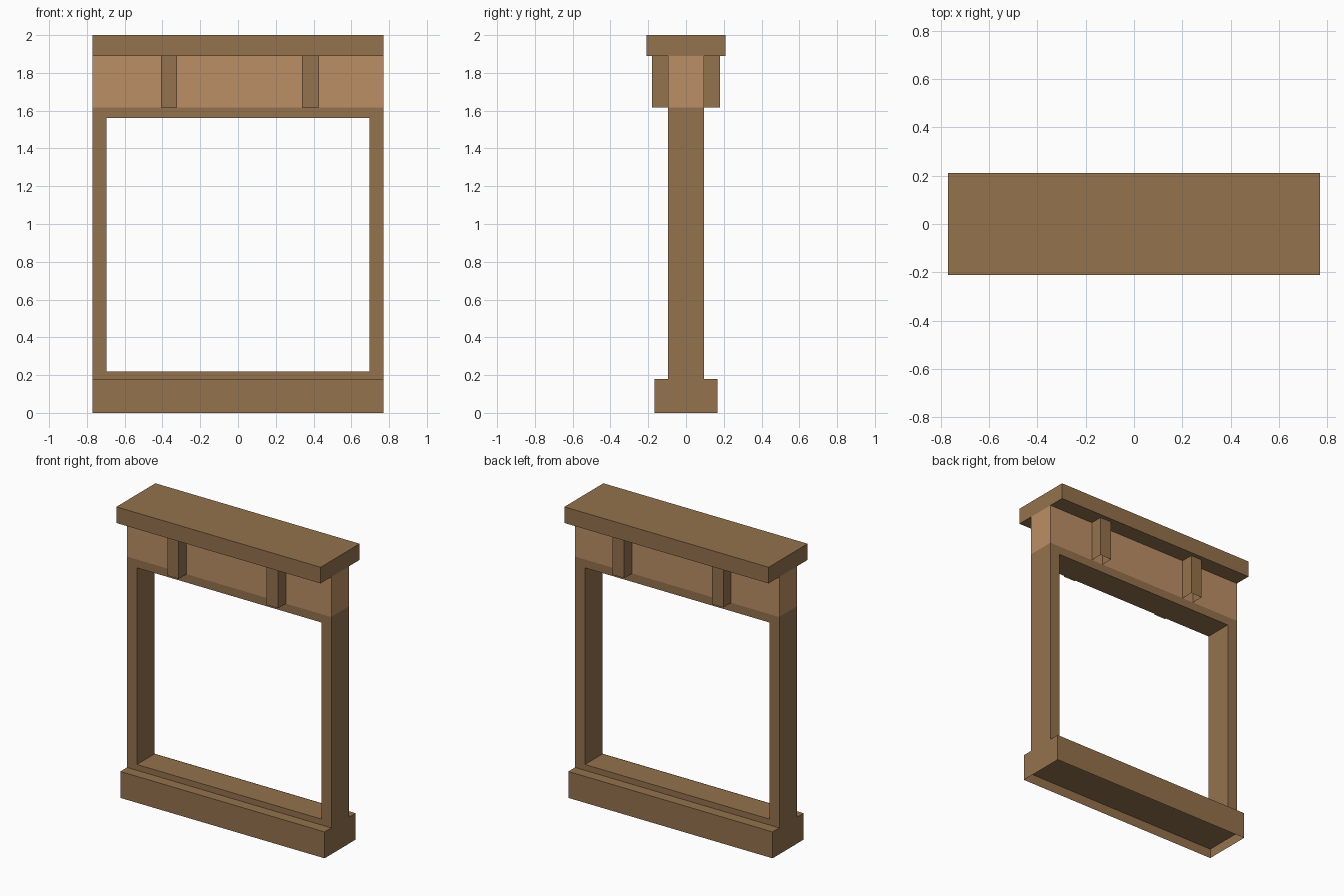
import bpy, bmesh
from mathutils import Vector

if "Cube" in bpy.data.objects:
    bpy.data.objects.remove(bpy.data.objects["Cube"])


def material(name, color):
    m = bpy.data.materials.new(name)
    m.diffuse_color = (*color, 1.0)
    m.use_nodes = True
    m.node_tree.nodes["Principled BSDF"].inputs["Base Color"].default_value = m.diffuse_color
    return m


WOOD = material("brown wood", (0.296, 0.168, 0.074))
PANEL = material("light tan panel", (0.503, 0.275, 0.130))


def finish(name, bm, mat):
    me = bpy.data.meshes.new(name)
    bm.to_mesh(me)
    bm.free()
    me.materials.append(mat)
    ob = bpy.data.objects.new(name, me)
    bpy.context.collection.objects.link(ob)
    return ob


def box(name, lo, hi, mat, open_dirs=()):
    """Box from corner to corner; faces pointing along open_dirs are left out."""
    lo, hi = Vector(lo), Vector(hi)
    bm = bmesh.new()
    bmesh.ops.create_cube(bm, size=1)
    for v in bm.verts:
        v.co = Vector((v.co[i] * (hi[i] - lo[i]) + (lo[i] + hi[i]) / 2 for i in range(3)))
    bm.normal_update()
    gone = [f for f in bm.faces if any(f.normal.dot(Vector(d)) > 0.9 for d in open_dirs)]
    bmesh.ops.delete(bm, geom=gone, context='FACES')
    return finish(name, bm, mat)


W = 0.77          # half width
D = 0.095         # half depth of the wall
Z_BASE, Z_FRAME, Z_PANEL, Z_TOP = 0.18, 1.617, 1.89, 2.0

# Base plinth with a shallow recess underneath
base = box("base", (-W, -0.167, 0), (W, 0.167, Z_BASE), WOOD, [(0, 0, -1)])
bm = bmesh.new()
bm.from_mesh(base.data)
z = 0.065
bm.faces.new([bm.verts.new(p) for p in
              ((-W, -0.167, z), (-W, 0.167, z), (W, 0.167, z), (W, -0.167, z))])
bm.to_mesh(base.data)
bm.free()

# Window frame: a ring profile extruded through the wall
outer = [(-W, Z_BASE), (W, Z_BASE), (W, Z_FRAME), (-W, Z_FRAME)]
inner = [(-0.695, 0.22), (0.695, 0.22), (0.695, 1.56), (-0.695, 1.56)]
bm = bmesh.new()
o, n = ([bm.verts.new((x, -D, zz)) for x, zz in ring] for ring in (outer, inner))
faces = [bm.faces.new((o[i], o[(i + 1) % 4], n[(i + 1) % 4], n[i])) for i in range(4)]
ext = bmesh.ops.extrude_face_region(bm, geom=faces, use_keep_orig=True)
for v in ext["geom"]:
    if isinstance(v, bmesh.types.BMVert):
        v.co.y = D
bmesh.ops.recalc_face_normals(bm, faces=bm.faces)
finish("window_frame", bm, WOOD)

# Light panel above the opening
box("header_panel", (-W, -D, Z_FRAME), (W, D, Z_PANEL), PANEL)

# Brackets on both faces, hollow and open at the bottom
for x0, x1, side in ((-0.407, -0.322, "left"), (0.34, 0.428, "right")):
    for s, face in ((-1, "front"), (1, "back")):
        y0, y1 = sorted((s * D, s * 0.18))
        box(f"bracket_{face}_{side}", (x0, y0, Z_FRAME), (x1, y1, Z_PANEL), WOOD,
            [(0, 0, -1), (0, 0, 1), (0, -s, 0)])

# Overhanging cap
box("cap", (-W, -0.21, Z_PANEL), (W, 0.21, Z_TOP), WOOD)
